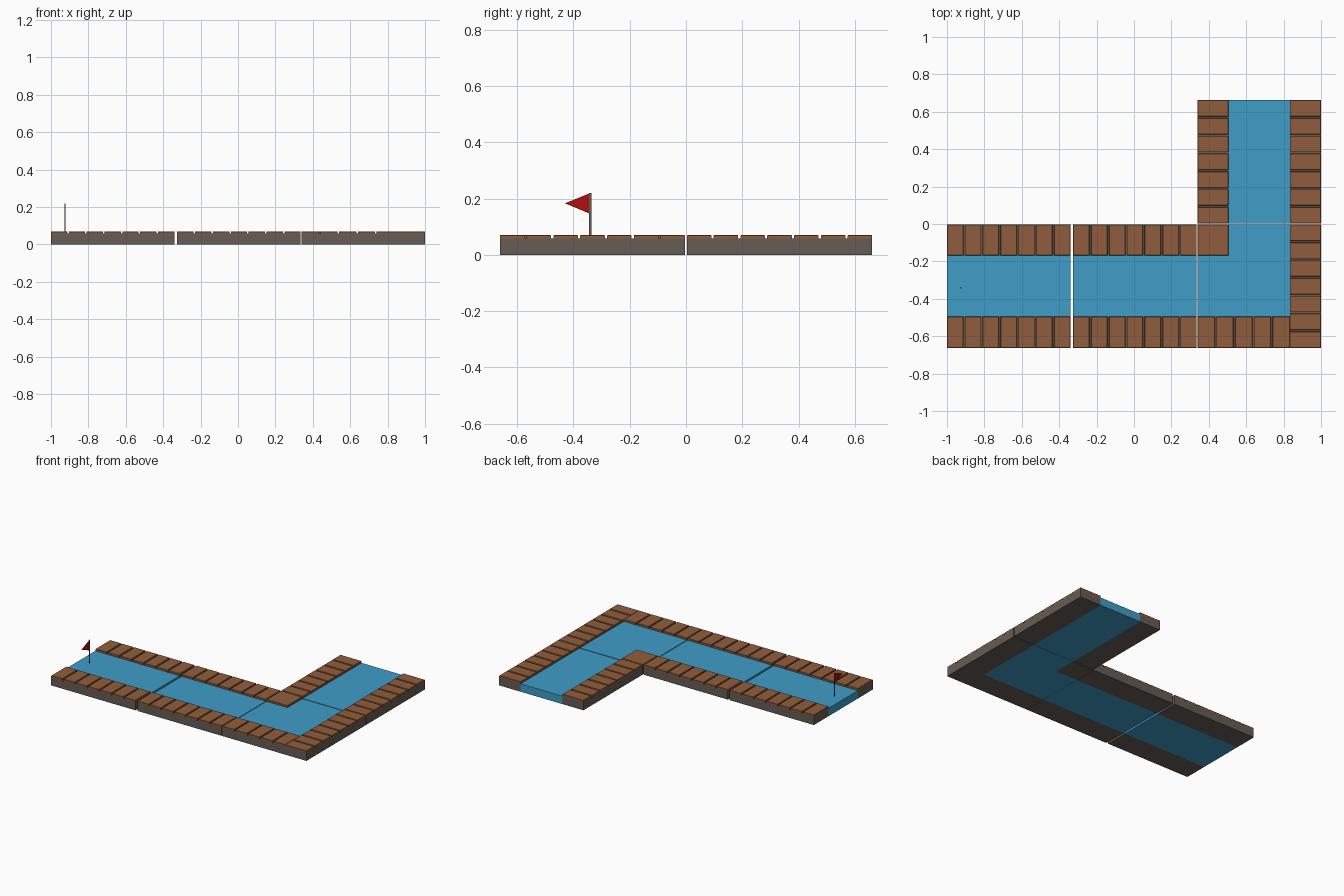
import bpy, bmesh

if "Cube" in bpy.data.objects:
    bpy.data.objects.remove(bpy.data.objects["Cube"])


def mat(name, rgb):
    m = bpy.data.materials.new(name)
    m.diffuse_color = (*rgb, 1)
    m.use_nodes = True
    m.node_tree.nodes["Principled BSDF"].inputs["Base Color"].default_value = m.diffuse_color
    return m


STONE = mat("grey stone", (0.13, 0.11, 0.09))
WOOD = mat("brown planks", (0.28, 0.11, 0.045))
WATER = mat("blue water", (0.05, 0.34, 0.58))
RED = mat("red flag", (0.45, 0.004, 0.004))
POLE = mat("pole grey", (0.13, 0.11, 0.09))

BASE_H, TOP, WATER_H = 0.058, 0.07, 0.056
GAP = 0.008


def finish(bm, name, m):
    bmesh.ops.recalc_face_normals(bm, faces=bm.faces)
    me = bpy.data.meshes.new(name)
    bm.to_mesh(me)
    bm.free()
    me.materials.append(m)
    ob = bpy.data.objects.new(name, me)
    bpy.context.collection.objects.link(ob)
    return ob


def boxes(name, m, items, bevel=0):
    """One object made of boxes (x0, x1, y0, y1, z0, z1)."""
    bm = bmesh.new()
    for x0, x1, y0, y1, z0, z1 in items:
        vs = bmesh.ops.create_cube(bm, size=1)["verts"]
        for v in vs:
            v.co = ((x0 + x1) / 2 + v.co.x * (x1 - x0),
                    (y0 + y1) / 2 + v.co.y * (y1 - y0),
                    (z0 + z1) / 2 + v.co.z * (z1 - z0))
    if bevel:
        # soften only the top rim of each plank
        edges = [e for e in bm.edges if all(v.co.z > TOP - 0.001 for v in e.verts)]
        bmesh.ops.bevel(bm, geom=edges, offset=bevel, segments=1, affect='EDGES')
    return finish(bm, name, m)


def planks(x0, x1, y0, y1, n, axis):
    """n planks side by side along an axis, with narrow gaps between them."""
    out = []
    lo, hi = (x0, x1) if axis == 'x' else (y0, y1)
    step = (hi - lo + GAP) / n
    for i in range(n):
        a = lo + i * step
        b = a + step - GAP
        out.append((a, b, y0, y1, BASE_H, TOP) if axis == 'x'
                   else (x0, x1, a, b, BASE_H, TOP))
    return out


def wall(name, x0, x1, y0, y1, n, axis):
    boxes(name + "_stone", STONE, [(x0, x1, y0, y1, 0, BASE_H)])
    boxes(name + "_planks", WOOD, planks(x0, x1, y0, y1, n, axis), 0.002)


# two straight channel sections running left to right
for label, x0 in (("start", -1.0), ("middle", -0.325)):
    x1 = x0 + 0.66
    wall(label + "_back_wall", x0, x1, -0.168, -0.003, 7, 'x')
    wall(label + "_front_wall", x0, x1, -0.662, -0.495, 7, 'x')
    boxes(label + "_water", WATER, [(x0, x1, -0.495, -0.168, 0, WATER_H)])

# corner section
wall("corner_inner_post", 0.34, 0.505, -0.168, -0.003, 1, 'x')
wall("corner_front_wall", 0.34, 0.833, -0.662, -0.495, 5, 'x')
wall("corner_right_wall", 0.833, 1.0, -0.662, -0.003, 7, 'y')
boxes("corner_water", WATER, [(0.34, 0.505, -0.495, -0.168, 0, WATER_H),
                              (0.505, 0.833, -0.495, -0.003, 0, WATER_H)])

# end section running to the back
wall("end_left_wall", 0.34, 0.505, 0.003, 0.662, 7, 'y')
wall("end_right_wall", 0.833, 1.0, 0.003, 0.662, 7, 'y')
boxes("end_water", WATER, [(0.505, 0.833, 0.003, 0.662, 0, WATER_H)])

# thin pole and triangular flag
FX, FY = -0.925, -0.34
boxes("flag_pole", POLE, [(FX - 0.002, FX + 0.002, FY - 0.004, FY + 0.004, 0.03, 0.22)])
bm = bmesh.new()
tri = [(FY - 0.004, 0.218), (FY - 0.004, 0.147), (FY - 0.09, 0.183)]
face = bm.faces.new([bm.verts.new((FX - 0.001, y, z)) for y, z in tri])
ext = bmesh.ops.extrude_face_region(bm, geom=[face])["geom"]
for v in ext:
    if isinstance(v, bmesh.types.BMVert):
        v.co.x += 0.002
finish(bm, "flag", RED)
